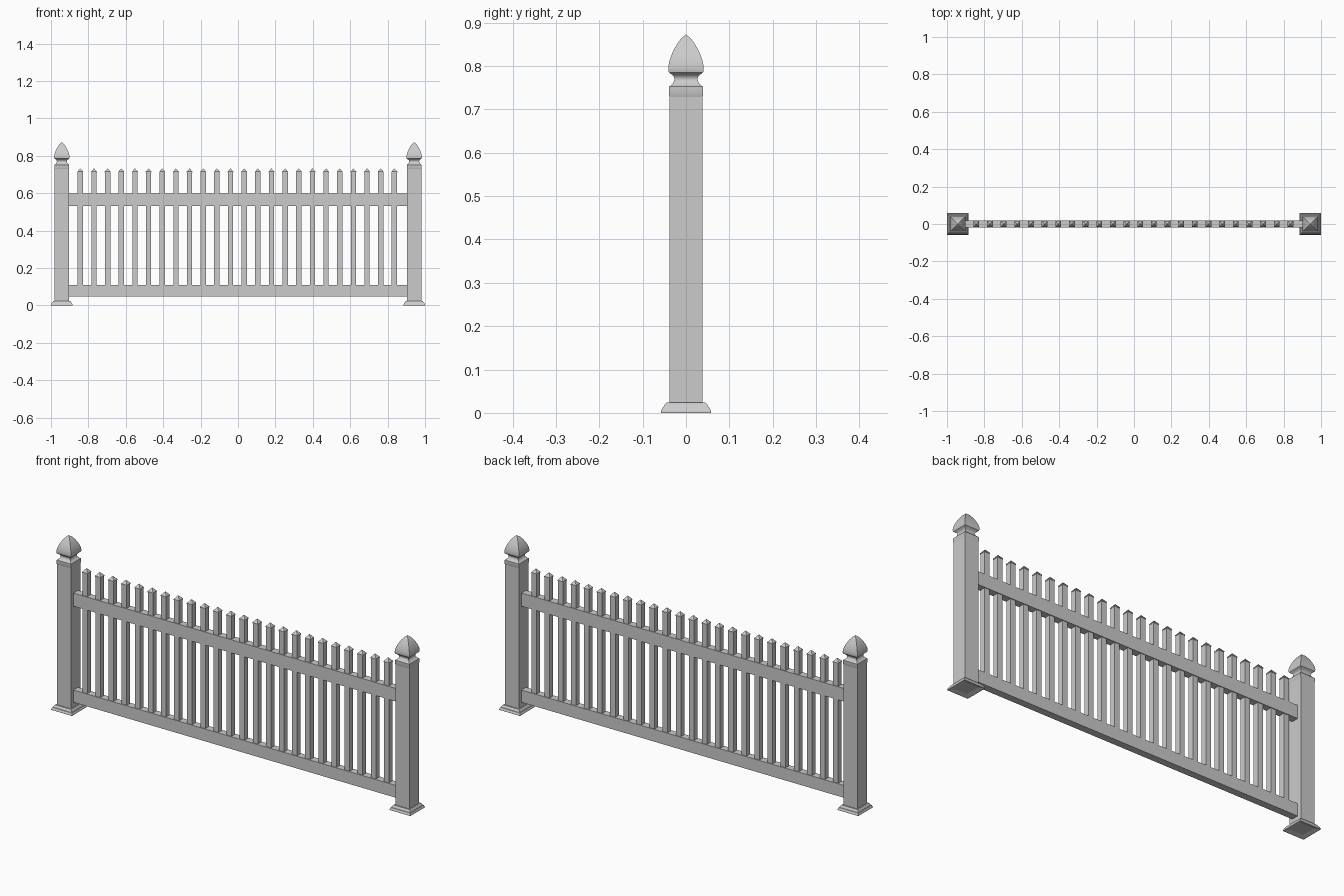
import bpy, bmesh

if "Cube" in bpy.data.objects:
    bpy.data.objects.remove(bpy.data.objects["Cube"])


def square_loft(name, rings, loc=(0, 0, 0), close_bottom=True, smooth=None):
    """Stack square cross-sections given as (half_width, z); half 0 makes a point."""
    bm = bmesh.new()
    prev = None
    for i, (h, z) in enumerate(rings):
        if h == 0:
            tip = bm.verts.new((0, 0, z))
            cur = [tip] * 4
        else:
            cur = [bm.verts.new((sx * h, sy * h, z))
                   for sx, sy in ((-1, -1), (1, -1), (1, 1), (-1, 1))]
        if prev:
            for k in range(4):
                n = (k + 1) % 4
                quad = [prev[k], prev[n], cur[n], cur[k]]
                bm.faces.new(list(dict.fromkeys(quad)))
        elif close_bottom:
            bm.faces.new(cur[::-1])
        prev = cur
    if rings[-1][0] > 0:
        bm.faces.new(prev)
    bmesh.ops.recalc_face_normals(bm, faces=bm.faces)
    me = bpy.data.meshes.new(name)
    bm.to_mesh(me)
    bm.free()
    ob = bpy.data.objects.new(name, me)
    ob.location = loc
    bpy.context.collection.objects.link(ob)
    if smooth:
        bpy.ops.object.select_all(action='DESELECT')
        ob.select_set(True)
        bpy.context.view_layer.objects.active = ob
        bpy.ops.object.shade_smooth_by_angle(angle=smooth)
    return ob


def rail(name, z0, z1):
    bpy.ops.mesh.primitive_cube_add(size=1, location=(0, 0, (z0 + z1) / 2))
    ob = bpy.context.object
    ob.name = name
    ob.scale = (1.81, 0.036, z1 - z0)


# Posts with flared feet and pointed caps
FOOT = [(0.037, 0.006), (0.054, 0.0), (0.058, 0.0), (0.058, 0.003), (0.054, 0.012),
        (0.052, 0.013), (0.049, 0.019), (0.045, 0.0235), (0.037, 0.0235)]
CAP = [(0.0385, 0.73), (0.0395, 0.732), (0.0395, 0.752), (0.036, 0.754), (0.031, 0.759),
       (0.0275, 0.765), (0.0265, 0.770), (0.028, 0.775), (0.032, 0.780),
       (0.037, 0.783), (0.0395, 0.785), (0.0408, 0.791), (0.0408, 0.798),
       (0.039, 0.808), (0.0358, 0.819), (0.0315, 0.830), (0.026, 0.841),
       (0.0195, 0.852), (0.0115, 0.863), (0.0, 0.8725)]
for side, x in (("left", -0.942), ("right", 0.942)):
    square_loft(side + "_post", [(0.0385, 0.006), (0.0385, 0.75)], (x, 0, 0))
    square_loft(side + "_post_foot", FOOT, (x, 0, 0))
    square_loft(side + "_post_cap", CAP, (x, 0, 0), smooth=0.6)

# Horizontal rails
rail("bottom_rail", 0.048, 0.11)
rail("top_rail", 0.532, 0.598)

# Pickets with pyramid tops
for i in range(24):
    x = -0.843 + i * 0.073
    square_loft("picket_%02d" % (i + 1),
                [(0.014, 0.06), (0.014, 0.711), (0.0155, 0.711), (0.0155, 0.715), (0.0, 0.733)],
                (x, 0, 0))
